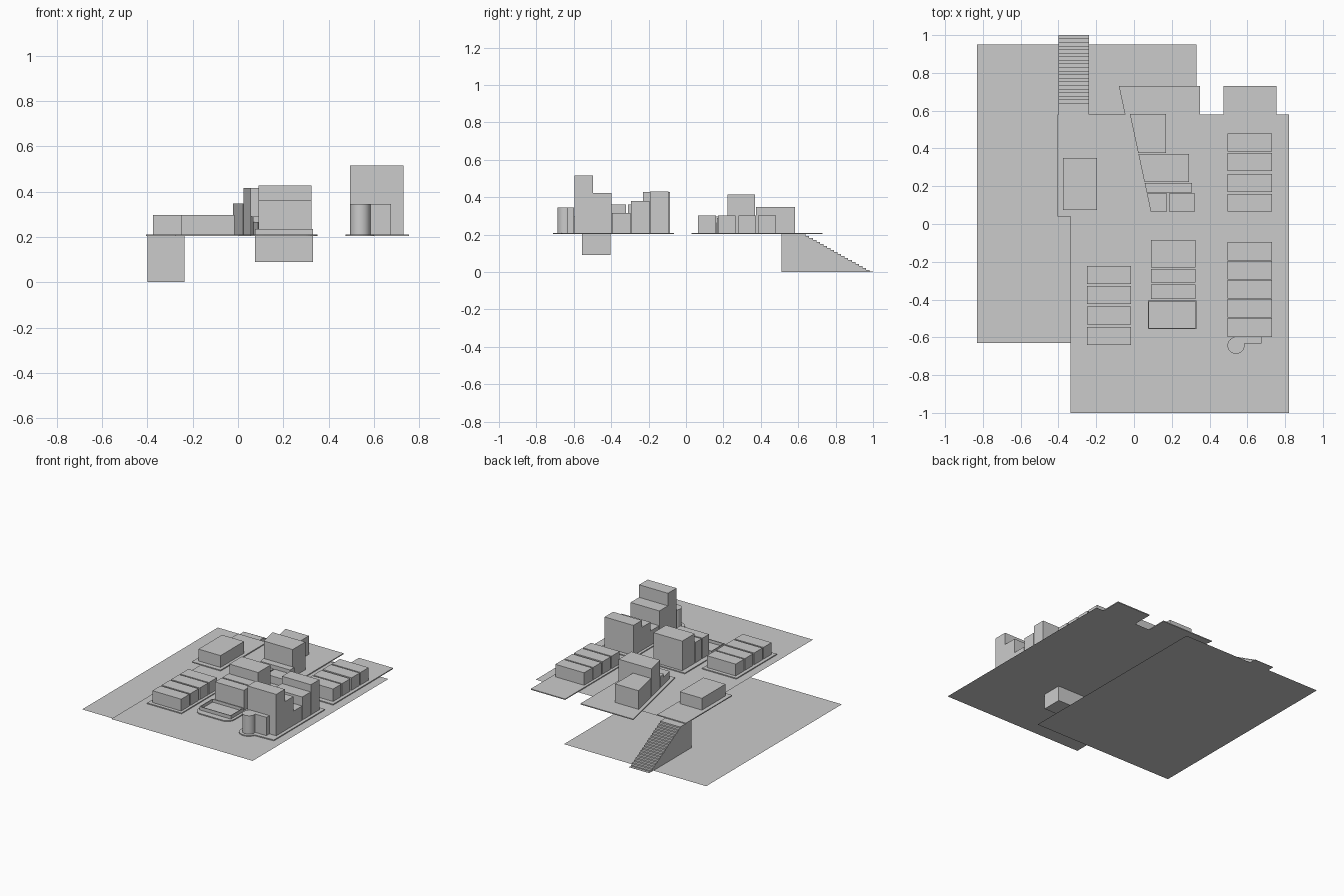
import bpy, bmesh, math

if "Cube" in bpy.data.objects:
    bpy.data.objects.remove(bpy.data.objects["Cube"])

G = 0.203    # upper street level
C = 0.21     # top of the kerbs


def prism(name, pts, z0, z1):
    """Extrude a plan outline from z0 to z1 (a single face if they match)."""
    bm = bmesh.new()
    f = bm.faces.new([bm.verts.new((x, y, z0)) for x, y in pts])
    f.normal_update()
    if f.normal.z < 0:
        f.normal_flip()
    if z1 > z0:
        r = bmesh.ops.extrude_face_region(bm, geom=[f], use_keep_orig=True)
        vs = [v for v in r["geom"] if isinstance(v, bmesh.types.BMVert)]
        bmesh.ops.translate(bm, verts=vs, vec=(0, 0, z1 - z0))
        bmesh.ops.recalc_face_normals(bm, faces=bm.faces[:])
    me = bpy.data.meshes.new(name)
    bm.to_mesh(me)
    bm.free()
    ob = bpy.data.objects.new(name, me)
    bpy.context.collection.objects.link(ob)
    return ob


def rect(x0, x1, y0, y1):
    return [(x0, y0), (x1, y0), (x1, y1), (x0, y1)]


def arc(cx, cy, r, a0, a1, n=10):
    return [(cx + r * math.cos(math.radians(a0 + (a1 - a0) * i / n)),
             cy + r * math.sin(math.radians(a0 + (a1 - a0) * i / n))) for i in range(n + 1)]


def row(name, x0, x1, spans):
    """Row of box buildings: (y0, y1, height) each."""
    for i, (y0, y1, z) in enumerate(spans):
        prism(f"{name}_{i + 1}", rect(x0, x1, y0, y1), G, z)


# Two flat ground sheets
prism("lower_ground", rect(-0.83, 0.33, -0.63, 0.95), 0, 0)
prism("upper_ground", rect(-0.335, 0.82, -1.0, 0.58), G, G)

# Kerbed pavements
prism("pavement_west", rect(-0.405, -0.17, 0.04, 0.58), G, C)
prism("pavement_southwest", rect(-0.275, 0.005, -0.665, -0.195), G, C)
prism("pavement_centre", [(-0.08, 0.73), (0.07, 0.03), (0.35, 0.03), (0.35, 0.73)], G, C)
prism("pavement_northeast", rect(0.475, 0.755, 0.03, 0.73), G, C)
prism("pavement_south", [(0.35, -0.065), (0.055, -0.065)]
      + arc(0.115, -0.54, 0.06, 180, 270) + arc(0.29, -0.54, 0.06, 270, 360), G, C)
prism("pavement_southeast", [(0.755, -0.065), (0.475, -0.065)]
      + arc(0.54, -0.645, 0.065, 180, 340, 16) + [(0.755, -0.66)], G, C)

# Box building rows
row("southwest_house", -0.25, -0.015, [(-0.64, -0.545, 0.297), (-0.533, -0.437, 0.297),
                                       (-0.424, -0.328, 0.297), (-0.318, -0.222, 0.297)])
row("northeast_house", 0.495, 0.73, [(0.065, 0.16, 0.302), (0.17, 0.265, 0.302),
                                     (0.28, 0.375, 0.302), (0.385, 0.48, 0.302)])
row("east_tower", 0.495, 0.73, [(-0.597, -0.497, 0.515), (-0.496, -0.397, 0.423),
                                (-0.395, -0.296, 0.315), (-0.294, -0.196, 0.38),
                                (-0.193, -0.094, 0.432)])
row("south_block", 0.09, 0.325, [(-0.397, -0.32, 0.36), (-0.31, -0.237, 0.36),
                                 (-0.23, -0.085, 0.428)])
row("west_hall", -0.375, -0.195, [(0.075, 0.35, 0.297)])

# Round-ended annex in front of the tallest tower
prism("tower_annex", rect(0.54, 0.675, -0.633, -0.599), G, 0.345)
drum = prism("round_annex", arc(0.54, -0.643, 0.045, 0, 345, 23), G, 0.345)
for p in drum.data.polygons:
    p.use_smooth = len(p.vertices) == 4
drum.data.set_sharp_from_angle(angle=math.radians(40))


# Central wedge of buildings along the slanted street
def slant(y):
    return -0.022 + (0.583 - y) * 0.214


for name, x1, y0, y1, z in [("wedge_north", 0.17, 0.375, 0.583, 0.347),
                            ("wedge_tall", 0.29, 0.223, 0.37, 0.415),
                            ("wedge_narrow", 0.308, 0.167, 0.217, 0.29),
                            ("wedge_tip", 0.175, 0.065, 0.162, 0.265)]:
    prism(name, [(slant(y0), y0), (x1, y0), (x1, y1), (slant(y1), y1)], G, z)
prism("wedge_corner", rect(0.185, 0.322, 0.065, 0.162), G, 0.265)

# Sunken basin: box with an inset, lowered top
basin = prism("basin", rect(0.075, 0.33, -0.555, -0.405), 0.09, 0.235)
bm = bmesh.new()
bm.from_mesh(basin.data)
top = max(bm.faces, key=lambda f: f.calc_center_median().z)
bmesh.ops.inset_region(bm, faces=[top], thickness=0.007)
r = bmesh.ops.extrude_face_region(bm, geom=[top])
bmesh.ops.translate(bm, vec=(0, 0, -0.022),
                    verts=[v for v in r["geom"] if isinstance(v, bmesh.types.BMVert)])
if top.is_valid:
    bmesh.ops.delete(bm, geom=[top], context='FACES_ONLY')
bmesh.ops.recalc_face_normals(bm, faces=bm.faces[:])
bm.to_mesh(basin.data)
bm.free()

# Staircase: stepped side profile extruded across x
N, Y0, Y1 = 19, 0.64, 1.0
prof = [(1.0, 0.0), (0.51, 0.0), (0.51, G)]
for i in range(N):
    y, z = Y0 + (Y1 - Y0) * i / N, G * (N - i) / N
    prof += [(y, z), (y, G * (N - i - 1) / N + (0.002 if i == N - 1 else 0))]
prof.append((1.0, 0.002))
bm = bmesh.new()
f = bm.faces.new([bm.verts.new((-0.4, y, z)) for y, z in prof])
r = bmesh.ops.extrude_face_region(bm, geom=[f], use_keep_orig=True)
bmesh.ops.translate(bm, vec=(0.163, 0, 0),
                    verts=[v for v in r["geom"] if isinstance(v, bmesh.types.BMVert)])
bmesh.ops.recalc_face_normals(bm, faces=bm.faces[:])
me = bpy.data.meshes.new("staircase")
bm.to_mesh(me)
bm.free()
bpy.context.collection.objects.link(bpy.data.objects.new("staircase", me))
